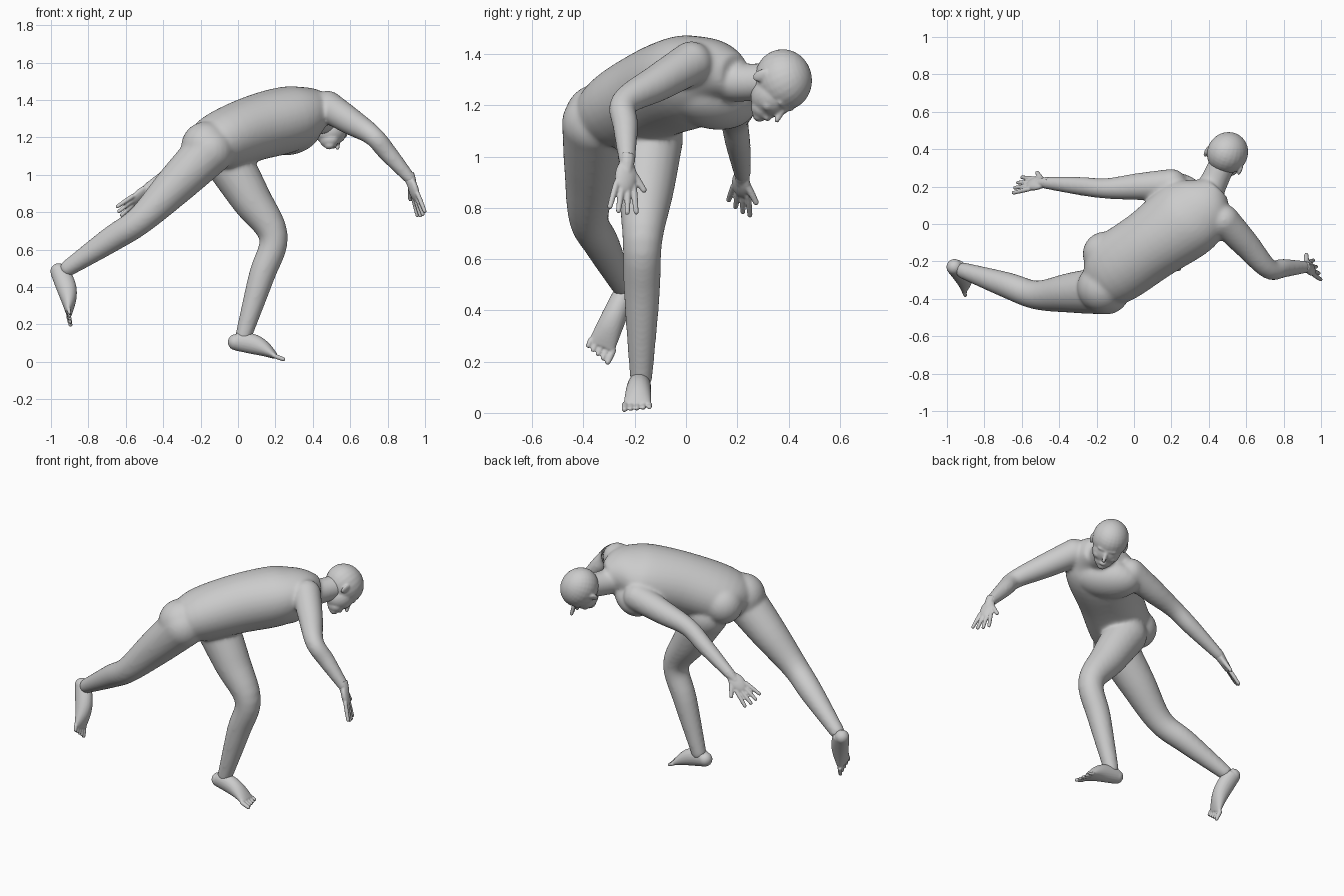
import bpy
import bmesh
from math import cos, sin, pi
from mathutils import Matrix, Vector

cube = bpy.data.objects.get("Cube")
if cube:
    bpy.data.objects.remove(cube, do_unlink=True)

grey = (.6, .6, .6, 1)
skin = bpy.data.materials.new("plain grey")
skin.use_nodes = True
skin.diffuse_color = grey
skin.node_tree.nodes["Principled BSDF"].inputs["Base Color"].default_value = grey

bm = bmesh.new()


def spot(x, y, z):
    return Vector((x, y, z))


def smooth_path(points, steps=5):
    """Catmull-Rom interpolation of position and radii together."""
    first, last = points[0] * 2 - points[1], points[-1] * 2 - points[-2]
    points = [first, *points, last]
    path = []
    for before, start, end, after in zip(points, points[1:], points[2:], points[3:]):
        leaving, arriving = (end - before) / 2, (after - start) / 2
        for step in range(steps):
            t = step / steps
            ease = t * t * (3 - 2 * t)
            path.append(start.lerp(end, ease) + leaving * (t * (1 - t) ** 2)
                        - arriving * (t * t * (1 - t)))
    return path + [points[-2]]


def loft(sections, ref, sides=20):
    """Closed tube through sections of (centre, side radius, radius along ref)."""
    path = smooth_path([Vector((*centre, wide, deep)) for centre, wide, deep in sections])
    rings = []
    for index, section in enumerate(path):
        ahead = path[min(index + 1, len(path) - 1)]
        behind = path[max(index - 1, 0)]
        along = Vector((ahead - behind)[:3]).normalized()
        normal = (ref - along * along.dot(ref)).normalized()
        across = along.cross(normal)
        centre, wide, deep = Vector(section[:3]), section[3], section[4]
        angles = [2 * pi * k / sides for k in range(sides)]
        rings.append([bm.verts.new(centre + across * wide * cos(a) + normal * deep * sin(a))
                      for a in angles])
    for ring, following in zip(rings, rings[1:]):
        for k in range(sides):
            bm.faces.new((ring[k - 1], ring[k], following[k], following[k - 1]))
    bm.faces.new(rings[0])
    bm.faces.new(rings[-1])


def tube(centres, radii, sides=20):
    loft([(c, r, r) for c, r in zip(centres, radii)], spot(0, 1, 0), sides)


def blob(centre, radii, axes=Matrix.Identity(3)):
    placement = Matrix.Translation(centre) @ axes.to_4x4() @ Matrix.Diagonal((*radii, 1))
    bmesh.ops.create_uvsphere(bm, u_segments=24, v_segments=16, radius=1, matrix=placement)


def ball(centre, radius):
    blob(centre, (radius, radius, radius))


def frame(side, forward):
    """Rotation whose columns are side, forward and up."""
    forward = forward.normalized()
    side = (side - forward * forward.dot(side)).normalized()
    return Matrix((side, forward, side.cross(forward))).transposed()


def fuse_parts(name, voxel, rounds):
    """Weld the parts gathered so far into one continuous smooth skin."""
    bmesh.ops.recalc_face_normals(bm, faces=bm.faces)
    mesh = bpy.data.meshes.new(name)
    bm.to_mesh(mesh)
    bm.clear()
    mesh.materials.append(skin)
    part = bpy.data.objects.new(name, mesh)
    bpy.context.collection.objects.link(part)
    fuse = part.modifiers.new("fuse", "REMESH")
    fuse.mode = "VOXEL"
    fuse.voxel_size = voxel
    fuse.use_smooth_shade = True
    relax = part.modifiers.new("relax", "SMOOTH")
    relax.factor = .5
    relax.iterations = rounds


def limb(root, joint, end, root_radius, joint_radius, end_radius):
    """Two bones with a fuller muscle halfway down each one."""
    upper_radius = (root_radius + joint_radius) * .52
    lower_radius = (joint_radius + end_radius) * .57
    tube([root, root.lerp(joint, .5), joint, joint.lerp(end, .4), end],
         [root_radius, upper_radius, joint_radius, lower_radius, end_radius])
    ball(root, root_radius)
    ball(end, end_radius)


def arm(shoulder, elbow, wrist):
    limb(shoulder, elbow, wrist, .085, .055, .033)


def leg(hip, knee, ankle):
    limb(hip, knee, ankle, .13, .078, .045)


def digit(base, tip, radius):
    """Finger or toe with a rounded end."""
    tube([base, base.lerp(tip, .5), tip], [radius, radius, radius * .85], sides=10)
    ball(tip, radius * .85)


def hand(wrist, forward, thumb_side):
    """Flat palm, four spread fingers and a thumb."""
    axes = frame(thumb_side, forward)
    side, forward, back = axes.transposed()
    blob(wrist + forward * .06, (.045, .07, .023), axes)
    digit(wrist - forward * .03, wrist + forward * .04, .03)
    for finger in range(4):
        spread = side * (1.5 - finger) * .024
        base = wrist + forward * .09 + spread
        length = .12 - .01 * abs(finger - 1.5)
        digit(base, base + forward * length + spread * .55, .0125)
    digit(wrist + forward * .03 + side * .02, wrist + forward * .1 + side * .08, .014)


def foot(heel, toe_root, top, toward_little):
    """Arched wedge from heel to toe root, then five toes from big to little."""
    sections = []
    for step in range(7):
        t = step / 6
        arch = .018 * sin(pi * t)
        sections.append((heel.lerp(toe_root, t) + top * arch,
                         .043 + .012 * t, .05 - .034 * t + arch))
    loft(sections, top)
    ball(heel - top * .005, .043)
    axes = frame(toward_little, toe_root - heel)
    side, forward, sole = axes.transposed()
    for toe in range(5):
        base = toe_root + side * (toe - 2) * .024 - forward * .01
        digit(base, base + forward * (.058 - .007 * toe), .013 - .002 * (toe > 0))


# Torso, from seat to base of neck
loft([(spot(-.2, -.28, 1.1), .13, .1),
      (spot(-.12, -.25, 1.165), .19, .155),
      (spot(.09, -.11, 1.25), .195, .175),
      (spot(.28, .03, 1.3), .215, .175),
      (spot(.37, .11, 1.33), .18, .13),
      (spot(.44, .19, 1.32), .08, .08)], spot(-.4, 0, 1), sides=32)

# Buttocks and breadth of the chest
ball(spot(-.155, -.16, 1.16), .12)
ball(spot(-.17, -.34, 1.15), .135)
blob(spot(.29, .1, 1.22), (.2, .13, .11), frame(spot(.6, -.8, .2), spot(.7, .6, .2)))

# Neck
skull = spot(.5, .38, 1.3)
tube([spot(.37, .12, 1.32), spot(.42, .21, 1.29), skull], [.1, .077, .07])

# Right arm reaching down and out, left arm trailing back
right_wrist, left_wrist = spot(.92, -.23, .98), spot(-.475, .22, .93)
arm(spot(.48, .02, 1.365), spot(.72, -.24, 1.21), right_wrist)
arm(spot(.2, .21, 1.25), spot(-.15, .19, 1.14), left_wrist)

# Left leg standing, right leg stretched behind
leg(spot(-.05, -.14, 1.07), spot(.19, -.17, .67), spot(.03, -.175, .14))
leg(spot(-.15, -.355, 1.13), spot(-.52, -.38, .76), spot(-.91, -.25, .5))
fuse_parts("body", .009, 18)

# Head, built on its own side / forward / up axes
head_axes = frame(spot(.75, -.5, .4), spot(.4, .25, -.88))


def on_head(side, forward, up):
    return skull + head_axes @ spot(side, forward, up)


blob(skull, (.108, .122, .112), head_axes)
blob(on_head(0, .045, -.06), (.086, .082, .09), head_axes)
blob(on_head(0, .075, -.115), (.055, .045, .045), head_axes)
blob(on_head(0, .095, -.14), (.03, .025, .024), head_axes)
brow = on_head(0, .105, -.02)
blob(brow, (.06, .018, .014), head_axes)
digit(brow, on_head(0, .145, -.073), .013)
blob(on_head(0, .112, -.11), (.024, .02, .014), head_axes)
for sign in (-1, 1):
    blob(on_head(.04 * sign, .088, -.075), (.03, .028, .025), head_axes)
    ear_axes = head_axes @ Matrix.Rotation(.4 * sign, 3, "Z")
    blob(on_head(.104 * sign, -.01, -.045), (.01, .022, .035), ear_axes)
fuse_parts("head", .006, 5)

# Hands
hand(right_wrist, spot(.3, -.08, -.95), spot(-.4, .9, 0))
hand(left_wrist, spot(-.75, -.06, -.66), spot(.45, .75, -.5))
fuse_parts("hands", .005, 4)

# Feet
foot(spot(-.01, -.18, .11), spot(.2, -.19, .03), spot(.3, 0, 1), spot(0, 1, 0))
foot(spot(-.955, -.23, .485), spot(-.905, -.33, .26), spot(1, 0, .2), spot(0, -.9, .4))
fuse_parts("feet", .005, 4)

bm.free()
